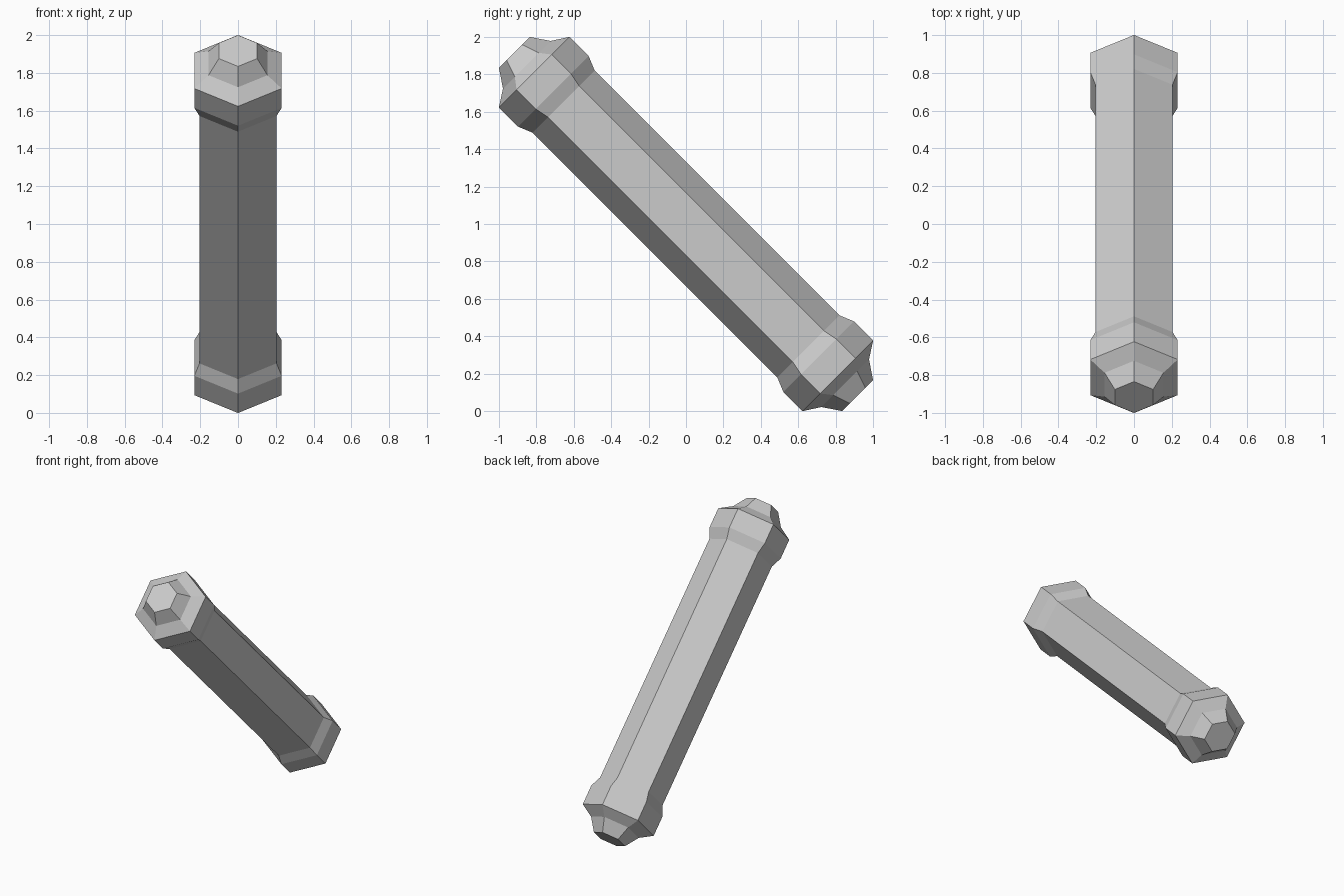
import bpy
import bmesh
import math
from mathutils import Matrix

cube = bpy.data.objects.get("Cube")
if cube:
    bpy.data.objects.remove(cube, do_unlink=True)

SIDES = 6
TILT = Matrix.Translation((0, 0, 1)) @ Matrix.Rotation(math.radians(45), 4, "X")

grey = bpy.data.materials.new("light_grey")
grey.use_nodes = True
grey.diffuse_color = (0.6, 0.6, 0.6, 1)
grey.node_tree.nodes["Principled BSDF"].inputs["Base Color"].default_value = (0.6, 0.6, 0.6, 1)


def hex_loft(name, profile, flip=1, close_end=False):
    """Loft hexagonal rings along the tilted axis from (radius, distance) pairs."""
    bm = bmesh.new()
    rings = []
    for radius, dist in profile:
        angles = [math.pi / 2 + math.tau * i / SIDES for i in range(SIDES)]
        rings.append([bm.verts.new((radius * math.cos(a), radius * math.sin(a), flip * dist))
                      for a in angles])
    for low, high in zip(rings, rings[1:]):
        for i in range(SIDES):
            j = (i + 1) % SIDES
            bm.faces.new((low[i], low[j], high[j], high[i]))
    if close_end:
        bm.faces.new(rings[-1])
    # Mirrored parts need their faces turned back outward
    if flip < 0:
        bmesh.ops.reverse_faces(bm, faces=bm.faces[:])
    bm.transform(TILT)
    mesh = bpy.data.meshes.new(name)
    bm.to_mesh(mesh)
    bm.free()
    mesh.materials.append(grey)
    obj = bpy.data.objects.new(name, mesh)
    bpy.context.collection.objects.link(obj)
    return obj


# Long hexagonal shaft
hex_loft("shaft", [(0.235, -0.926), (0.235, 0.926)])

# Flared collar with a stepped, concave tip at each end
cap = [(0.235, 0.926), (0.267, 1.003), (0.267, 1.148), (0.18, 1.204), (0.117, 1.297)]
hex_loft("upper_end_cap", cap, 1, True)
hex_loft("lower_end_cap", cap, -1, True)
